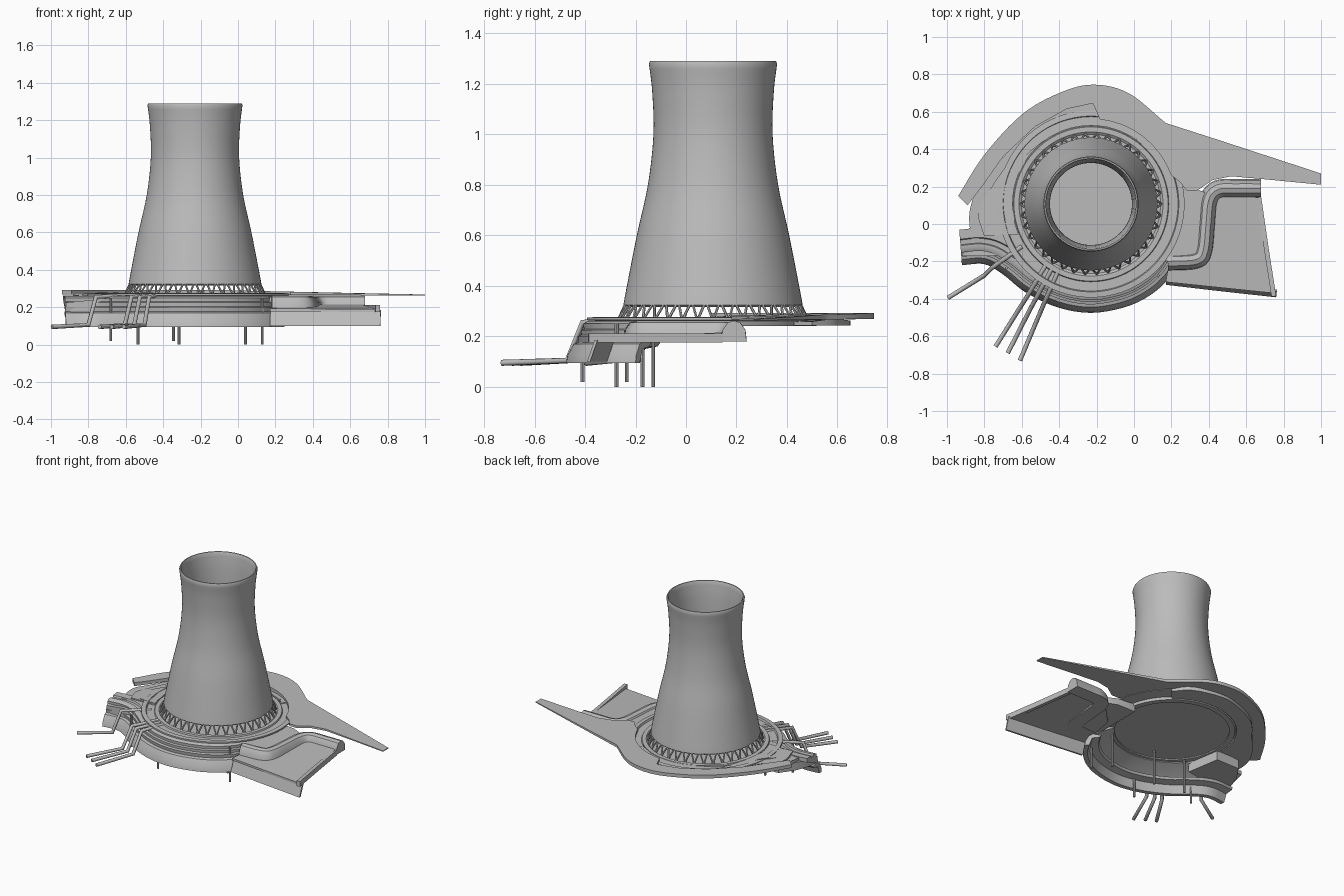
import bpy, bmesh
from math import sin, cos, pi, radians
from mathutils import Vector

cube = bpy.data.objects.get("Cube")
if cube:
    bpy.data.objects.remove(cube)

CX, CY = -0.23, 0.107  # tower axis

grey = bpy.data.materials.new("concrete grey")
grey.use_nodes = True
grey.diffuse_color = (0.5, 0.5, 0.5, 1)
grey.node_tree.nodes["Principled BSDF"].inputs["Base Color"].default_value = (0.5, 0.5, 0.5, 1)


def finish(name, bm, angle=35):
    bmesh.ops.recalc_face_normals(bm, faces=bm.faces)
    mesh = bpy.data.meshes.new(name)
    bm.to_mesh(mesh)
    bm.free()
    ob = bpy.data.objects.new(name, mesh)
    bpy.context.collection.objects.link(ob)
    mesh.materials.append(grey)
    bpy.ops.object.select_all(action="DESELECT")
    ob.select_set(True)
    bpy.context.view_layer.objects.active = ob
    bpy.ops.object.shade_smooth_by_angle(angle=radians(angle))
    return ob


def spline(pts, steps=6):
    """Smooth path through the points."""
    p = [Vector(q) for q in pts]
    p = [2 * p[0] - p[1]] + p + [2 * p[-1] - p[-2]]
    out = []
    for a, b, c, d in zip(p, p[1:], p[2:], p[3:]):
        for i in range(steps):
            t = i / steps
            out.append(0.5 * (2 * b + (c - a) * t + (2 * a - 5 * b + 4 * c - d) * t * t
                              + (3 * b - a - 3 * c + d) * t ** 3))
    return out + [p[-2]]


def skin(bm, loops, closed):
    """Join equal loops of points into a surface; cap the ends of an open one."""
    rows = [[bm.verts.new(v) for v in loop] for loop in loops]
    n = len(rows[0])
    pairs = list(zip(rows, rows[1:])) + ([(rows[-1], rows[0])] if closed else [])
    for a, b in pairs:
        for i in range(n):
            j = (i + 1) % n
            bm.faces.new((a[i], a[j], b[j], b[i]))
    if not closed:
        bm.faces.new(rows[0])
        bm.faces.new(rows[-1])


def lathe(name, section, sides=96):
    bm = bmesh.new()
    skin(bm, [[(CX + r * cos(a), CY + r * sin(a), z) for r, z in section]
              for a in (2 * pi * i / sides for i in range(sides))], True)
    return finish(name, bm)


def sweep(name, section, path):
    """Sweep (inward offset, z) points along a flat path."""
    bm = bmesh.new()
    loops = []
    for i, p in enumerate(path):
        t = (path[min(i + 1, len(path) - 1)] - path[max(i - 1, 0)]).normalized()
        n = Vector((-t.y, t.x))
        loops.append([(p.x + n.x * o, p.y + n.y * o, z) for o, z in section])
    skin(bm, loops, False)
    return finish(name, bm)


def slab(name, outline, low, high):
    """Flat slab; low and high are heights as functions of x and y."""
    bm = bmesh.new()
    skin(bm, [[(x, y, f(x, y)) for x, y in outline] for f in (low, high)], False)
    return finish(name, bm)


def flat(z):
    return lambda x, y: z


def rod(bm, a, b, radius, sides=8):
    a, b = Vector(a), Vector(b)
    q = (b - a).to_track_quat("Z", "Y")
    skin(bm, [[p + q @ Vector((radius * cos(2 * pi * k / sides), radius * sin(2 * pi * k / sides), 0))
               for k in range(sides)] for p in (a, b)], False)


# Hyperbolic tower shell with a thin wall
outer = spline([(0.355, 0.325), (0.345, 0.38), (0.302, 0.6), (0.258, 0.8),
                (0.236, 1.0), (0.241, 1.17), (0.254, 1.28)], 5)
outer = [tuple(v) for v in outer]
inner = [(r - 0.016, z) for r, z in reversed(outer)]
lathe("tower_shell", [(0.346, 0.317)] + outer + [(0.25, 1.29), (0.243, 1.29)] + inner)

# V-shaped struts carrying the shell
bm = bmesh.new()
COUNT = 38
for i in range(COUNT):
    a = 2 * pi * i / COUNT
    foot = (CX + 0.378 * cos(a), CY + 0.378 * sin(a), 0.262)
    for side in (-1, 1):
        b = a + side * pi / COUNT * 0.85
        rod(bm, foot, (CX + 0.346 * cos(b), CY + 0.346 * sin(b), 0.33), 0.0055, 6)
finish("tower_struts", bm)

# Basin floor and stepped collar round the struts
bm = bmesh.new()
bmesh.ops.create_cone(bm, cap_ends=True, segments=96, radius1=0.385, radius2=0.385, depth=0.012)
bmesh.ops.translate(bm, verts=bm.verts, vec=(CX, CY, 0.254))
finish("basin_floor", bm)
lathe("collar", [(0.372, 0.262), (0.385, 0.272), (0.412, 0.272), (0.416, 0.263), (0.465, 0.263),
                 (0.47, 0.276), (0.5, 0.274), (0.5, 0.264), (0.415, 0.258), (0.41, 0.24), (0.372, 0.24)])

# Front band and terraces share one curved path
front = spline([(-0.92, -0.22), (-0.8, -0.215), (-0.7, -0.27), (-0.58, -0.365), (-0.41, -0.445),
                (-0.23, -0.475), (-0.05, -0.445), (0.08, -0.385), (0.18, -0.3), (0.25, -0.2)])
sweep("lower_band", [(0, 0.095), (0.005, 0.125), (0.03, 0.17), (0.06, 0.18),
                     (0.11, 0.175), (0.1, 0.16), (0.05, 0.15), (0.03, 0.095)], front)
sweep("front_terraces", [(0.05, 0.172), (0.045, 0.2), (0.06, 0.205), (0.058, 0.225), (0.07, 0.23),
                         (0.068, 0.25), (0.085, 0.26), (0.105, 0.26), (0.11, 0.248), (0.135, 0.25),
                         (0.14, 0.262), (0.19, 0.264), (0.19, 0.235), (0.1, 0.2)], front)

# Layered folds on the left-hand flank
folds = [(-0.87, -0.08), (-0.885, 0.06), (-0.82, 0.2), (-0.7, 0.37), (-0.53, 0.53), (-0.34, 0.63),
         (-0.18, 0.65), (0.0, 0.6), (0.1, 0.5)]
for k in range(3):
    s = 1 - 0.09 * k
    rim = [(CX + (x - CX) * s, CY + (y - CY) * s) for x, y in folds]
    path = [Vector((x + 0.012 * sin(9 * i + k), y)) for i, (x, y) in enumerate(rim)]
    edge = [tuple(v) for v in spline(path, 4)]
    arc = [(CX + 0.42 * cos(a), CY + 0.42 * sin(a))
           for a in (radians(50 + 9 * j) for j in range(18))]
    slab("flank_fold_%d" % (k + 1), edge + arc, flat(0.242 + 0.004 * k),
         lambda x, y, k=k: 0.262 + 0.006 * k + 0.006 * sin(24 * y + 2 * k))
slab("flank_block", [(-0.92, -0.17), (-0.9, -0.08), (-0.87, 0.0), (-0.8, 0.1), (-0.62, 0.1), (-0.58, -0.14),
                     (-0.75, -0.17)], flat(0.175),
     lambda x, y: 0.225 + 0.1 * (x + 0.92))

# Thin back crescent running into a long pointed wing
back = [tuple(v) for v in spline([(-0.94, 0.15), (-0.8, 0.37), (-0.6, 0.585), (-0.4, 0.7), (-0.22, 0.745),
                                  (-0.03, 0.7), (0.17, 0.54)])]
wing = back + [(0.45, 0.45), (1.0, 0.27), (1.0, 0.21), (0.69, 0.24), (0.52, 0.255), (0.42, 0.235),
               (0.34, 0.18), (0.28, 0.18), (0.25, 0.22)]
wing += [(CX + 0.455 * cos(a), CY + 0.455 * sin(a)) for a in (radians(20 + 8 * i) for i in range(9))]
wing += [(-0.22, 0.645), (-0.36, 0.615), (-0.53, 0.52), (-0.7, 0.36), (-0.82, 0.19), (-0.89, 0.1)]
slab("back_wing", wing, lambda x, y: 0.268 - 0.006 * max(x, 0),
     lambda x, y: 0.292 - 0.024 * min(max(x + 0.1, 0), 1))

# Right-hand apron with a front skirt and an outer lip
slab("apron", [(0.17, -0.31), (0.75, -0.37), (0.67, 0.14), (0.4, 0.18), (0.22, 0.0)],
     lambda x, y: 0.175 + 0.04 * (y + 0.37), lambda x, y: 0.19 + 0.05 * (y + 0.37))
skirt = [Vector((0.17, -0.325)), Vector((0.45, -0.358)), Vector((0.76, -0.392))]
sweep("apron_skirt", [(0, 0.1), (0.03, 0.185), (0.042, 0.185), (0.012, 0.1)], skirt)
lip = [Vector((0.76, -0.385)), Vector((0.72, -0.13)), Vector((0.68, 0.145))]
sweep("apron_lip", [(0, 0.175), (0, 0.212), (0.025, 0.212), (0.025, 0.175)], lip)

# Bent ridge over the apron and the sloping roof behind it
ridge = spline([(0.68, 0.19), (0.55, 0.19), (0.45, 0.185), (0.4, 0.13), (0.385, 0.0), (0.37, -0.14),
                (0.33, -0.19), (0.18, -0.2)])
sweep("apron_ridge", [(-0.05, 0.18), (-0.045, 0.225), (-0.025, 0.254), (0, 0.262),
                      (0.025, 0.254), (0.045, 0.225), (0.05, 0.18)], ridge)
slab("ridge_roof", [(0.16, -0.2), (0.36, -0.18), (0.4, 0.16), (0.3, 0.2), (0.16, 0.2)],
     flat(0.2), lambda x, y: 0.255 - 0.06 * (x - 0.16))

# Pipes that leave the collar, drop over the terraces and run outwards
pipes = {"side_pipe": ((-0.6, -0.12), (-0.76, -0.235), (-0.8, -0.275), (-0.995, -0.395)),
         "front_pipe_1": ((-0.46, -0.2), (-0.57, -0.385), (-0.605, -0.44), (-0.74, -0.655)),
         "front_pipe_2": ((-0.43, -0.22), (-0.525, -0.4), (-0.555, -0.455), (-0.675, -0.69)),
         "front_pipe_3": ((-0.4, -0.24), (-0.475, -0.41), (-0.5, -0.47), (-0.61, -0.73))}
for name, points in pipes.items():
    data = bpy.data.curves.new(name, "CURVE")
    data.dimensions = "3D"
    data.bevel_depth = 0.012
    data.bevel_resolution = 2
    data.use_fill_caps = True
    s = data.splines.new("POLY")
    s.points.add(3)
    for p, (x, y), z in zip(s.points, points, (0.262, 0.255, 0.105, 0.095)):
        p.co = (x, y, z, 1)
    data.materials.append(grey)
    bpy.context.collection.objects.link(bpy.data.objects.new(name, data))

# Thin stilts down to the ground
stilts = [(-0.68, -0.235, 0.02), (-0.535, -0.13, 0), (-0.345, -0.41, 0.02),
          (-0.315, -0.172, 0), (0.04, -0.172, 0), (0.13, -0.275, 0)]
for i, (x, y, z) in enumerate(stilts):
    bm = bmesh.new()
    rod(bm, (x, y, z), (x, y, 0.25 if y > -0.4 else 0.17), 0.0075)
    finish("stilt_%d" % (i + 1), bm)
